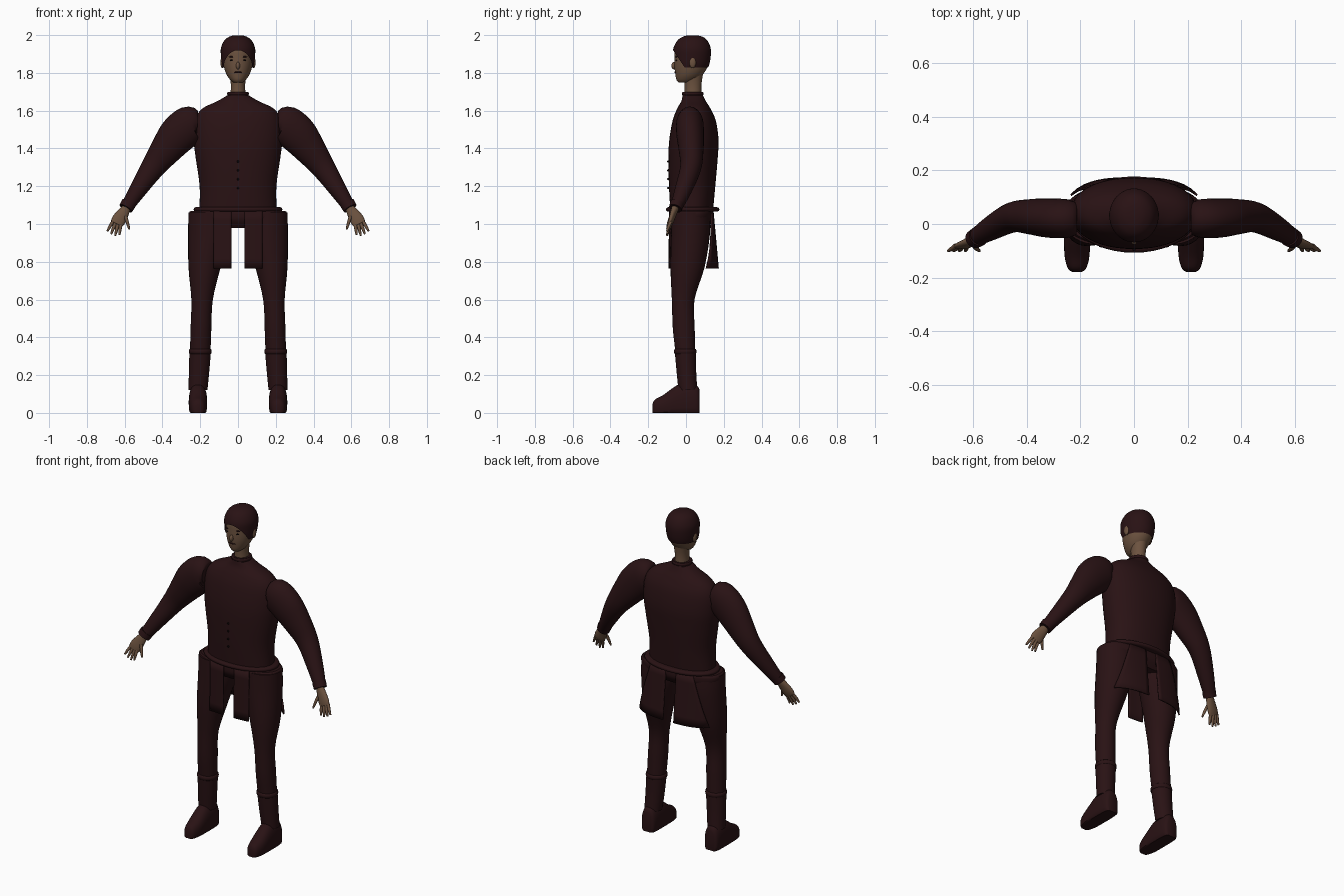
import bpy, bmesh, math
from mathutils import Vector

cube = bpy.data.objects.get("Cube")
if cube:
    bpy.data.objects.remove(cube, do_unlink=True)


def material(name, rgb):
    m = bpy.data.materials.new(name)
    m.use_nodes = True
    m.diffuse_color = (*rgb, 1)
    m.node_tree.nodes["Principled BSDF"].inputs["Base Color"].default_value = (*rgb, 1)
    return m


CLOTH = material("dark maroon cloth", (0.022, 0.006, 0.007))
SKIN = material("tan skin", (0.15, 0.085, 0.05))
BLACK = material("near black", (0.004, 0.002, 0.002))
X, Y, Z = Vector((1, 0, 0)), Vector((0, 1, 0)), Vector((0, 0, 1))


def finish(name, bm, mat, angle=40):
    bmesh.ops.recalc_face_normals(bm, faces=bm.faces)
    mesh = bpy.data.meshes.new(name)
    bm.to_mesh(mesh)
    bm.free()
    mesh.materials.append(mat)
    ob = bpy.data.objects.new(name, mesh)
    bpy.context.collection.objects.link(ob)
    bpy.ops.object.select_all(action='DESELECT')
    ob.select_set(True)
    bpy.context.view_layer.objects.active = ob
    bpy.ops.object.shade_smooth_by_angle(angle=math.radians(angle))
    return ob


def resample(rows, steps):
    # Smooth spline through the section values
    out = []
    for i in range(len(rows) - 1):
        a, b, c, d = (rows[max(0, min(len(rows) - 1, i + k))] for k in (-1, 0, 1, 2))
        for s in range(steps):
            t = s / steps
            out.append([0.5 * (2 * q + (r - p) * t + (2 * p - 5 * q + 4 * r - w) * t * t
                               + (3 * q - p - 3 * r + w) * t ** 3)
                        for p, q, r, w in zip(a, b, c, d)])
    return out + [list(rows[-1])]


def loft(rows, axes=(X, Y), sides=28, steps=4, power=2.0, floor=None):
    # Skin through rings given as x, y, z, radius a, radius b; axes None follows the path
    rows = resample(rows, steps)
    bm, rings = bmesh.new(), []
    for i, (x, y, z, ra, rb) in enumerate(rows):
        if axes:
            u, v = axes
        else:
            p, q = rows[max(0, i - 1)], rows[min(len(rows) - 1, i + 1)]
            d = (Vector(q[:3]) - Vector(p[:3])).normalized()
            u = d.cross(Y).normalized()
            v = u.cross(d)
        ring = []
        for k in range(sides):
            t = math.tau * k / sides
            c, s = math.cos(t), math.sin(t)
            c = math.copysign(abs(c) ** (2 / power), c)
            s = math.copysign(abs(s) ** (2 / power), s)
            co = Vector((x, y, z)) + u * ra * c + v * rb * s
            if floor is not None:
                co.z = max(floor, co.z)
            ring.append(bm.verts.new(co))
        rings.append(ring)
    for lo, hi in zip(rings, rings[1:]):
        for k in range(sides):
            n = (k + 1) % sides
            bm.faces.new((lo[k], lo[n], hi[n], hi[k]))
    bm.faces.new(rings[0])
    bm.faces.new(rings[-1])
    return bm


def ball(name, co, size, mat):
    bm = bmesh.new()
    bmesh.ops.create_uvsphere(bm, u_segments=14, v_segments=8, radius=1)
    bmesh.ops.scale(bm, vec=size, verts=bm.verts)
    bmesh.ops.translate(bm, vec=co, verts=bm.verts)
    return finish(name, bm, mat, 180)


def band(name, x, y, z, rx, ry, h, out, mat=CLOTH):
    rows = [(x, y, z + h * math.sin(t), rx + out * math.cos(t), ry + out * math.cos(t))
            for t in (-1.5, -0.8, 0, 0.8, 1.5)]
    return finish(name, loft(rows, steps=1, sides=40), mat, 180)


def panel(name, side, back, top_x, bottom_x):
    # Hanging coat tail wrapped on an oval, from the centre slit to its outer edge
    bm, grid = bmesh.new(), []
    for j in range(7):
        t = j / 6
        outer = top_x + (bottom_x - top_x) * t
        ry = 0.112 + 0.028 * t if back else -0.116 - 0.003 * t
        row = []
        for i in range(9):
            x = 0.035 + (outer - 0.035) * i / 8
            y = 0.03 + ry * (1 - (x / 0.265) ** 3) ** 0.5
            row.append(bm.verts.new((side * x, y, 1.07 - 0.305 * t)))
        grid.append(row)
    for a, b in zip(grid, grid[1:]):
        for i in range(8):
            bm.faces.new((a[i], a[i + 1], b[i + 1], b[i]))
    ob = finish(name, bm, CLOTH)
    mod = ob.modifiers.new("thickness", 'SOLIDIFY')
    mod.thickness, mod.offset = 0.008, 0


# Torso with sloping shoulders: height, half width, front, back
body = [(1.07, .205, -.083, .143), (1.2, .203, -.09, .155), (1.35, .224, -.093, .168),
        (1.45, .235, -.088, .172), (1.55, .228, -.07, .157), (1.61, .19, -.047, .13),
        (1.65, .11, -.025, .105), (1.68, .058, -.018, .09)]
finish("torso", loft([(0, (f + b) / 2, z, w, (b - f) / 2) for z, w, f, b in body],
                     sides=48, power=2.2), CLOTH)
finish("collar", loft([(0, .036, 1.63, .058, .058), (0, .036, 1.70, .053, .053)]), CLOTH)
band("collar_rim", 0, .036, 1.69, .05, .05, .01, .008)
band("belt", 0, .035, 1.077, .222, .128, .012, .014)
finish("pelvis", loft([(0, .03, .98, .19, .085), (0, .03, 1.02, .25, .112),
                       (0, .03, 1.055, .26, .115), (0, .03, 1.07, .25, .11)],
                      sides=40, power=2.5), CLOTH)
for i in range(4):
    ball("button", (0, -.094, 1.19 + .047 * i), (.006, .006, .006), BLACK)

# Neck and head
finish("neck", loft([(0, .037, 1.66, .042, .045), (0, .037, 1.74, .038, .045),
                     (0, .04, 1.82, .05, .055)]), SKIN)
skull = [(0, -.008, 1.748, .022, .03), (0, .003, 1.762, .04, .053), (0, .016, 1.79, .06, .072),
         (0, .026, 1.83, .074, .087), (0, .031, 1.88, .081, .092), (0, .032, 1.925, .081, .09),
         (0, .034, 1.965, .062, .07), (0, .035, 1.985, .034, .04), (0, .035, 1.991, .008, .01)]
finish("head", loft(skull, sides=40), SKIN, 80)

# Hair cap trimmed along the slanted hairline
bm = loft([(x, y, z + .008, a + .009, b + .008) for x, y, z, a, b in skull], sides=40)
for co, no in (((0, -.065, 1.915), (0, 1.5, 1)), ((0, 0, 1.828), (0, 0, 1))):
    geom = bm.verts[:] + bm.edges[:] + bm.faces[:]
    bmesh.ops.bisect_plane(bm, geom=geom, plane_co=co, plane_no=no)
below = []
for f in bm.faces:
    c = f.calc_center_median()
    if c.z < max(1.828, 1.915 - 1.5 * (c.y + .065)):
        below.append(f)
bmesh.ops.delete(bm, geom=below, context='FACES')
finish("hair", bm, CLOTH, 80)

# Face
ball("nose", (0, -.063, 1.838), (.011, .014, .02), SKIN)
ball("mouth", (0, -.055, 1.803), (.022, .006, .005), CLOTH)

for s, label in ((1, "left"), (-1, "right")):
    def mir(rows):
        return [(s * r[0], *r[1:]) for r in rows]

    ball(label + "_eye", (s * .03, -.05, 1.866), (.013, .006, .005), BLACK)
    ball(label + "_brow", (s * .031, -.05, 1.885), (.019, .007, .004), CLOTH)
    ball(label + "_ear", (s * .083, .035, 1.855), (.01, .018, .03), SKIN)

    # Sleeve with a raised shoulder
    finish(label + "_sleeve", loft(mir([
        (.215, .02, 1.535, .06, .06), (.25, .02, 1.53, .098, .072), (.315, .022, 1.475, .102, .073),
        (.38, .027, 1.395, .085, .066), (.45, .025, 1.30, .064, .056), (.53, -.015, 1.18, .046, .045),
        (.59, -.052, 1.088, .034, .032)]), axes=None), CLOTH)
    finish(label + "_cuff", loft(mir([(.578, -.046, 1.11, .04, .037),
                                      (.594, -.056, 1.083, .038, .035)]), axes=None), CLOTH)

    # Hand and fingers
    finish(label + "_palm", loft(mir([
        (.588, -.055, 1.09, .022, .02), (.61, -.067, 1.055, .032, .017),
        (.632, -.078, 1.02, .037, .014), (.643, -.084, 1.0, .033, .01)]),
        axes=None, sides=16), SKIN, 70)
    fingers = [(.663, 1.012, .692, .962), (.65, 1.003, .672, .947),
               (.636, 1.0, .65, .938), (.62, 1.005, .628, .942), (.595, 1.04, .575, .972)]
    for x0, z0, x1, z1 in fingers:
        mid = ((x0 + x1) / 2, -.092, (z0 + z1) / 2, .0085, .0085)
        finish(label + "_finger", loft(mir([
            (x0, -.08, z0, .009, .009), mid, (x1, -.1, z1, .005, .005)]),
            axes=None, sides=8, steps=2), SKIN, 70)

    # Trouser leg and boot
    finish(label + "_leg", loft(mir([
        (.15, .025, 1.06, .112, .1), (.152, .024, .95, .112, .103), (.177, .008, .77, .085, .09),
        (.19, -.015, .6, .057, .06), (.196, -.012, .45, .055, .058), (.2, -.004, .33, .054, .053),
        (.211, .008, .13, .048, .045)])), CLOTH)
    band(label + "_boot_strap", s * .2, -.004, .325, .054, .053, .014, .007)
    finish(label + "_boot_shaft", loft(mir([
        (.2, -.004, .33, .057, .056), (.206, .002, .22, .054, .052),
        (.212, .01, .12, .05, .05)])), CLOTH)
    foot = [(-.178, .018, .045), (-.165, .034, .07), (-.12, .046, .095), (-.04, .049, .15),
            (.03, .048, .155), (.062, .042, .14), (.072, .03, .12)]
    finish(label + "_boot_foot", loft([(s * .212, y, h * .35, w, h * .65) for y, w, h in foot],
                                      axes=(X, Z), power=2.3, floor=0), CLOTH)

    # Coat tails
    panel(label + "_front_tail", s, False, .13, .13)
    panel(label + "_back_tail", s, True, .14, .235)
